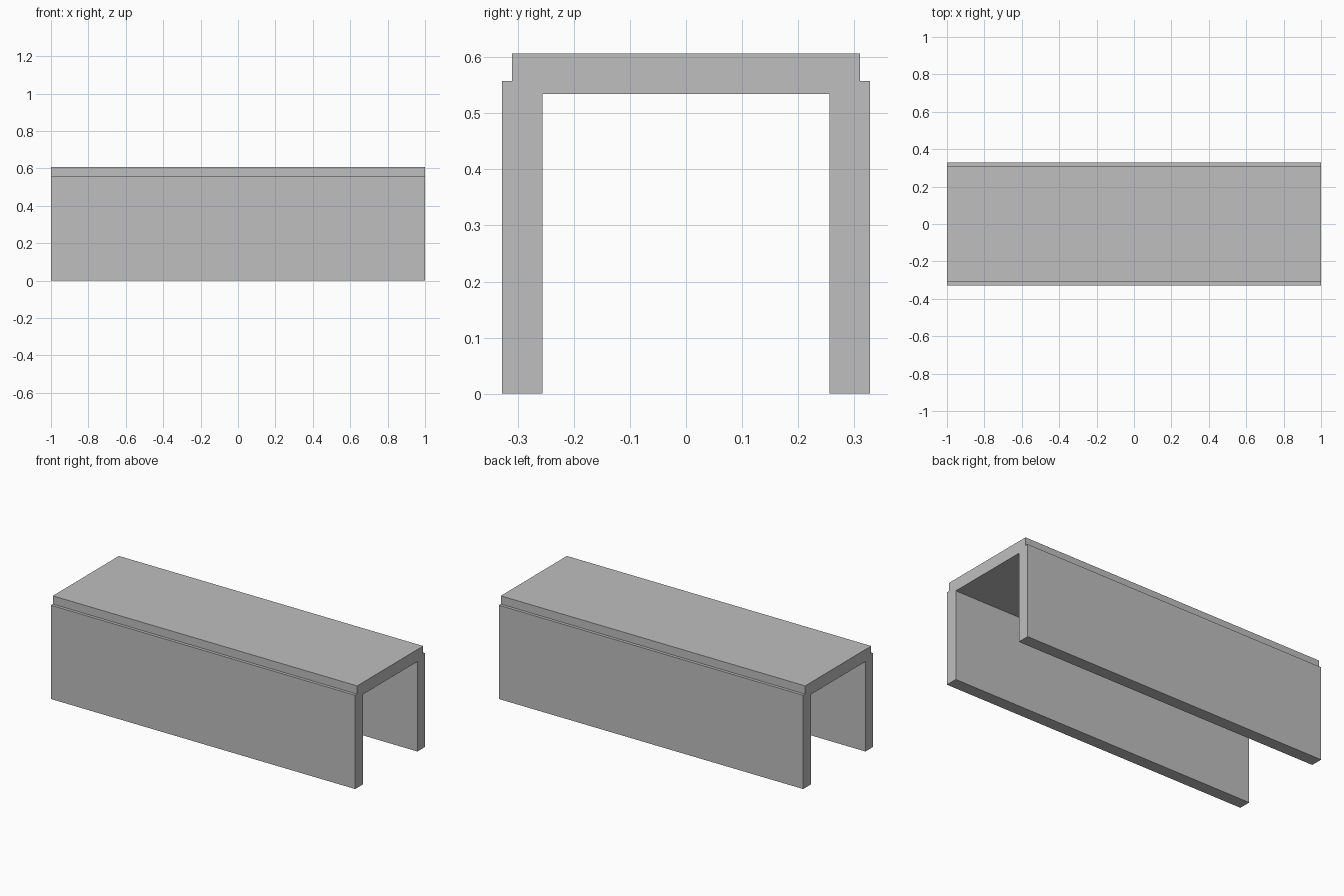
import bpy
import bmesh

cube = bpy.data.objects.get("Cube")
if cube:
    bpy.data.objects.remove(cube, do_unlink=True)

# Plain grey material
grey = bpy.data.materials.new("plain_grey")
grey.use_nodes = True
colour = (0.52, 0.52, 0.52, 1)
grey.diffuse_color = colour
grey.node_tree.nodes["Principled BSDF"].inputs["Base Color"].default_value = colour

# Half of the channel cross-section (y, z), from the inner top to the stepped outer top
half_length = 1.0
half = [(0.256, 0.534), (0.256, 0), (0.328, 0),
        (0.328, 0.557), (0.31, 0.557), (0.31, 0.606)]
profile = half + [(-y, z) for y, z in reversed(half)]

# Extrude the mirrored section along the length
bm = bmesh.new()
section = bm.faces.new([bm.verts.new((-half_length, y, z)) for y, z in profile])
extruded = bmesh.ops.extrude_face_region(bm, geom=[section], use_keep_orig=True)
end_verts = [v for v in extruded["geom"] if isinstance(v, bmesh.types.BMVert)]
bmesh.ops.translate(bm, verts=end_verts, vec=(2 * half_length, 0, 0))
bmesh.ops.recalc_face_normals(bm, faces=bm.faces)

mesh = bpy.data.meshes.new("channel_cover")
bm.to_mesh(mesh)
bm.free()
mesh.materials.append(grey)
cover = bpy.data.objects.new("channel_cover", mesh)
bpy.context.collection.objects.link(cover)
